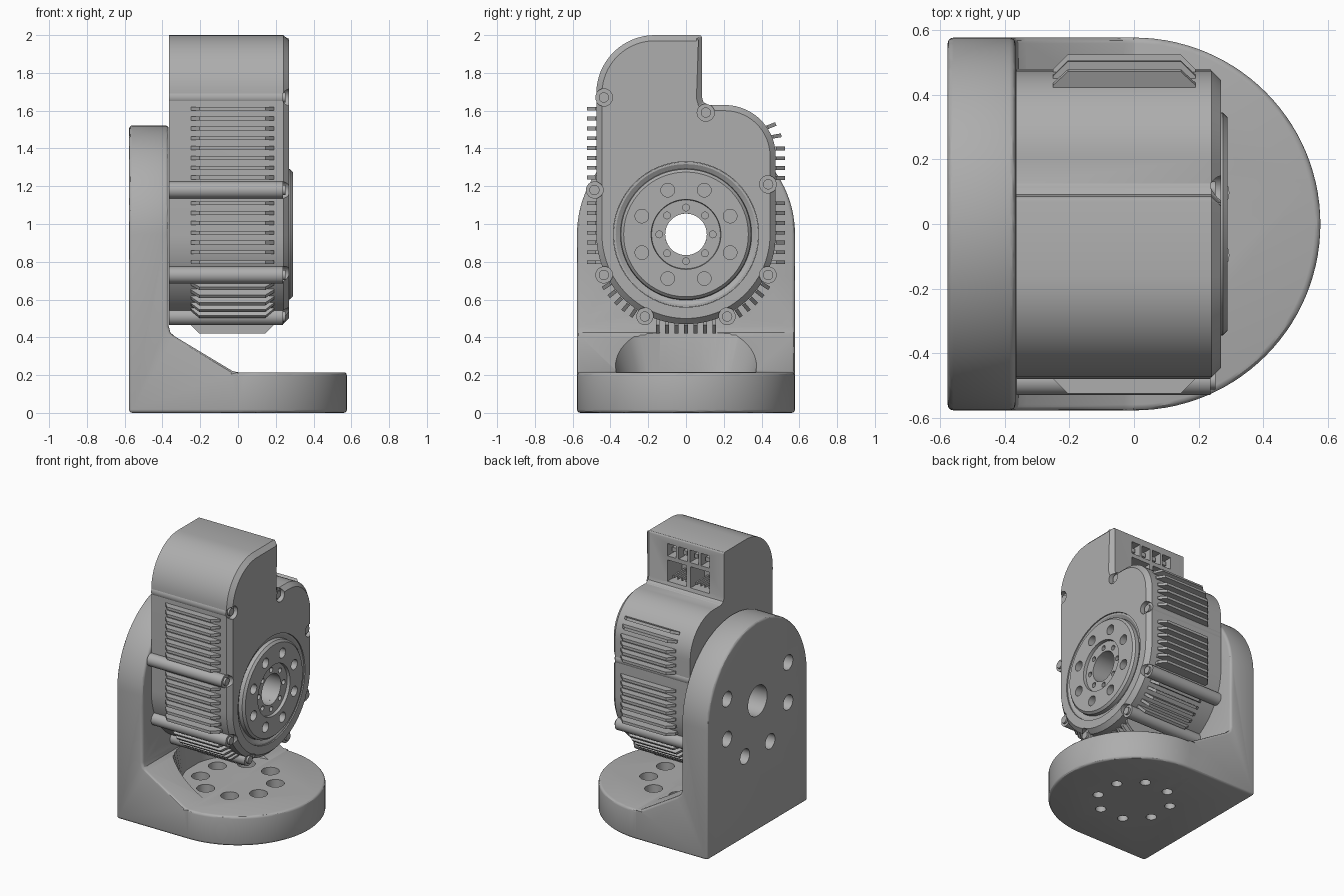
import bpy, bmesh, math
from mathutils import Matrix, Vector

cube = bpy.data.objects.get("Cube")
if cube:
    bpy.data.objects.remove(cube)

COLOR = (0.42, 0.42, 0.42, 1)
metal = bpy.data.materials.new("grey metal")
metal.use_nodes = True
metal.diffuse_color = COLOR
metal.node_tree.nodes["Principled BSDF"].inputs["Base Color"].default_value = COLOR

AXIS = 0.945   # height of the output shaft
W = 0.577      # half width of the bracket
R = 0.475      # radius of the motor housing


def finish(name, bm):
    bmesh.ops.recalc_face_normals(bm, faces=bm.faces)
    mesh = bpy.data.meshes.new(name)
    bm.to_mesh(mesh)
    bm.free()
    mesh.materials.append(metal)
    ob = bpy.data.objects.new(name, mesh)
    bpy.context.collection.objects.link(ob)
    return ob


def activate(ob):
    bpy.ops.object.select_all(action='DESELECT')
    ob.select_set(True)
    bpy.context.view_layer.objects.active = ob


def boolean(ob, cutter, operation='DIFFERENCE'):
    activate(ob)
    mod = ob.modifiers.new("cut", 'BOOLEAN')
    mod.operation, mod.object, mod.solver = operation, cutter, 'EXACT'
    bpy.ops.object.modifier_apply(modifier=mod.name)
    bpy.data.objects.remove(cutter)


def smooth(ob):
    activate(ob)
    bpy.ops.object.shade_smooth_by_angle(angle=math.radians(30))


def arc(cx, cy, r, start, end, n):
    angles = [math.radians(start + (end - start) * i / n) for i in range(n + 1)]
    return [(cx + r * math.cos(a), cy + r * math.sin(a)) for a in angles]


def ring(cx, cy, r, count, offset=0):
    return arc(cx, cy, r, offset, offset + 360, count)[:-1]


def prism_bm(points, axis, a, b):
    """Closed profile pushed along one axis from a to b."""
    place = {'x': lambda p, d: (d, p[0], p[1]), 'y': lambda p, d: (p[0], d, p[1]),
             'z': lambda p, d: (p[0], p[1], d)}[axis]
    bm = bmesh.new()
    face = bm.faces.new([bm.verts.new(place(p, a)) for p in points])
    moved = bmesh.ops.extrude_face_region(bm, geom=[face])["geom"]
    bmesh.ops.translate(bm, vec=Vector(place((0, 0), b - a)),
                        verts=[v for v in moved if isinstance(v, bmesh.types.BMVert)])
    bmesh.ops.recalc_face_normals(bm, faces=bm.faces)
    return bm


def prism(name, points, axis, a, b):
    return finish(name, prism_bm(points, axis, a, b))


def cylinders(name, centres, r, axis, a, b, seg=24):
    """One object made of equal round bars along x or z."""
    bm = bmesh.new()
    turn = Matrix.Rotation(math.pi / 2, 4, 'Y') if axis == 'x' else Matrix()
    mid = (a + b) / 2
    for p, q in centres:
        spot = (mid, p, q) if axis == 'x' else (p, q, mid)
        bmesh.ops.create_cone(bm, cap_ends=True, segments=seg, radius1=r, radius2=r,
                              depth=b - a, matrix=Matrix.Translation(spot) @ turn)
    return finish(name, bm)


def boxes(name, bounds):
    bm = bmesh.new()
    for lo, hi in bounds:
        lo, hi = Vector(lo), Vector(hi)
        bmesh.ops.create_cube(bm, size=1, matrix=Matrix.Translation((lo + hi) / 2)
                              @ Matrix.Diagonal((*(hi - lo), 1)))
    return finish(name, bm)


# L-shaped bracket: side profile trimmed by the upright and base outlines
side = [(-W, 0), (0.7, 0), (0.7, 0.215), (0, 0.215), (-0.03, 0.222), (-0.335, 0.405),
        (-0.358, 0.425), (-0.367, 0.46), (-0.367, 1.7), (-W, 1.7)]
bracket = prism("bracket", side, 'y', -0.7, 0.7)
upright = [(-W, -0.1), (W, -0.1)] + arc(0, AXIS, W, 0, 180, 56)
boolean(bracket, prism("upright_outline", upright, 'x', -0.8, 0.8), 'INTERSECT')
base = [(-0.8, -W)] + arc(0, 0, W, -90, 90, 56) + [(-0.8, W)]
boolean(bracket, prism("base_outline", base, 'z', -0.2, 1.8), 'INTERSECT')
activate(bracket)
bevel = bracket.modifiers.new("soft edges", 'BEVEL')
bevel.width, bevel.segments = 0.018, 3
bevel.limit_method, bevel.angle_limit = 'ANGLE', math.radians(40)
bpy.ops.object.modifier_apply(modifier=bevel.name)

# Round hollow in the gusset, stopping at the upright
bm = bmesh.new()
bmesh.ops.create_cone(bm, cap_ends=True, segments=64, radius1=0.37, radius2=0.47, depth=0.3,
                      matrix=Matrix.Translation((0, 0, 0.367)))
for v in bm.verts:
    v.co.x = max(v.co.x, -0.364)
bmesh.ops.remove_doubles(bm, verts=bm.verts, dist=0.0001)
boolean(bracket, finish("hollow", bm))

# Bracket holes
boolean(bracket, cylinders("base_bore", [(0, 0)], 0.11, 'z', -0.2, 0.5, 48))
boolean(bracket, cylinders("base_screws", ring(0, 0, 0.253, 8, 22.5), 0.036, 'z', -0.2, 0.5))
boolean(bracket, cylinders("base_sinks", ring(0, 0, 0.253, 8, 22.5), 0.06, 'z', 0.08, 0.5))
boolean(bracket, cylinders("upright_bore", [(0, AXIS)], 0.11, 'x', -0.8, -0.3, 48))
lower = [p for p in ring(0, AXIS, 0.38, 8, 22.5) if p[1] < AXIS + 0.3]
boolean(bracket, cylinders("upright_screws", lower, 0.055, 'x', -0.8, -0.3))
smooth(bracket)

# Motor housing with a chamfered front rim
outline = (arc(0, AXIS, R, 180, 360, 48) + arc(0.205, 1.36, 0.27, 0, 90, 14)
           + [(0.12, 1.63), (0.092, 1.645), (0.085, 1.67)]
           + arc(0.07, 1.985, 0.015, 0, 90, 3) + arc(-0.165, 1.69, 0.31, 90, 180, 16))
bm = prism_bm(outline, 'x', -0.366, 0.27)
rim = [e for e in bm.edges if all(v.co.x > 0.2 for v in e.verts)]
bmesh.ops.bevel(bm, geom=rim, offset=0.03, segments=1, affect='EDGES', profile=0.5)
housing = finish("motor_housing", bm)
boolean(housing, cylinders("shaft_bore", [(0, AXIS)], 0.11, 'x', -0.8, 0.6, 48))
boolean(housing, cylinders("disc_seat", [(0, AXIS)], 0.385, 'x', 0.23, 0.6, 64))

# Connector openings on the rear step
slots = [((x, -0.03, 1.855), (x + 0.07, 0.2, 1.945)) for x in (-0.25, -0.16, -0.07, 0.02)]
slots += [((x, -0.08, 1.67), (x + 0.155, 0.2, 1.825)) for x in (-0.25, -0.065)]
boolean(housing, boxes("openings", slots))
contacts = [((x, -0.09, 1.69), (x + 0.012, 0.06, 1.71))
            for start in (-0.235, -0.05) for x in (start, start + 0.035, start + 0.07, start + 0.105)]
contacts += [((x + 0.02, -0.04, 1.885), (x + 0.05, 0.06, 1.915)) for x in (-0.25, -0.16, -0.07, 0.02)]
boxes("connector_contacts", contacts)

# Screw posts around the housing, with rim notches and screw heads
posts = [(-0.435, 1.67), (0.105, 1.59), (-0.485, 1.18), (0.435, 1.21),
         (-0.435, 0.73), (0.435, 0.73), (-0.218, 0.51), (0.218, 0.51)]
boolean(housing, cylinders("notches", posts, 0.046, 'x', 0.235, 0.5))
smooth(housing)
smooth(cylinders("screw_posts", posts, 0.045, 'x', -0.364, 0.237))
smooth(cylinders("screw_heads", posts, 0.027, 'x', 0.2, 0.252))

# Cooling fins: tapered blades standing out of the housing
bm = bmesh.new()


def fin(y, z, degrees):
    a = math.radians(degrees)
    out, across = Vector((0, math.cos(a), math.sin(a))), Vector((0, -math.sin(a), math.cos(a)))
    blade = [(-0.25, -0.06), (0.19, -0.06), (0.19, 0.005), (0.145, 0.05), (-0.205, 0.05), (-0.25, 0.005)]
    rows = [[bm.verts.new(Vector((x, y, z)) + out * u + across * t) for x, u in blade]
            for t in (-0.01, 0.01)]
    bm.faces.new(rows[0])
    bm.faces.new(rows[1])
    for i in range(len(blade)):
        j = (i + 1) % len(blade)
        bm.faces.new((rows[0][i], rows[0][j], rows[1][j], rows[1][i]))


for i in range(8):
    fin(-R, 1.61 - 0.052 * i, 180)
for i in range(4):
    fin(R, 1.4 - 0.052 * i, 0)
for degrees in (10, 22):
    (y, z), = arc(0.205, 1.36, 0.27, degrees + 12, degrees, 1)[:1]
    fin(y, z, degrees)
for i in range(7):
    for s in (-1, 1):
        fin(s * R, 1.11 - 0.052 * i, 90 - 90 * s)
    fin(0.05 * (i - 3), AXIS - R, 270)
for i in range(5):
    for degrees in (213 + 5.8 * i, 327 - 5.8 * i):
        (y, z), = ring(0, AXIS, R, 1, degrees)
        fin(y, z, degrees)
finish("cooling_fins", bm)

# Output disc turned around the shaft axis
profile = [(0.2, 0.11), (0.2, 0.384), (0.262, 0.384), (0.262, 0.372), (0.248, 0.348), (0.275, 0.345),
           (0.29, 0.33), (0.29, 0.185), (0.268, 0.182), (0.268, 0.11)]
bm = bmesh.new()
loop = [bm.verts.new((x, 0, AXIS + r)) for x, r in profile]
edges = [bm.edges.new((loop[i - 1], loop[i])) for i in range(len(loop))]
bmesh.ops.spin(bm, geom=loop + edges, cent=(0, 0, AXIS), axis=(1, 0, 0), angle=math.tau,
               steps=64, use_merge=False)
bmesh.ops.remove_doubles(bm, verts=bm.verts, dist=0.0001)
disc = finish("output_disc", bm)
boolean(disc, cylinders("disc_holes", ring(0, AXIS, 0.253, 8, 22.5), 0.036, 'x', 0.215, 0.5))
boolean(disc, cylinders("small_holes", ring(0, AXIS, 0.142, 8), 0.018, 'x', 0.215, 0.5, 16))
smooth(disc)
